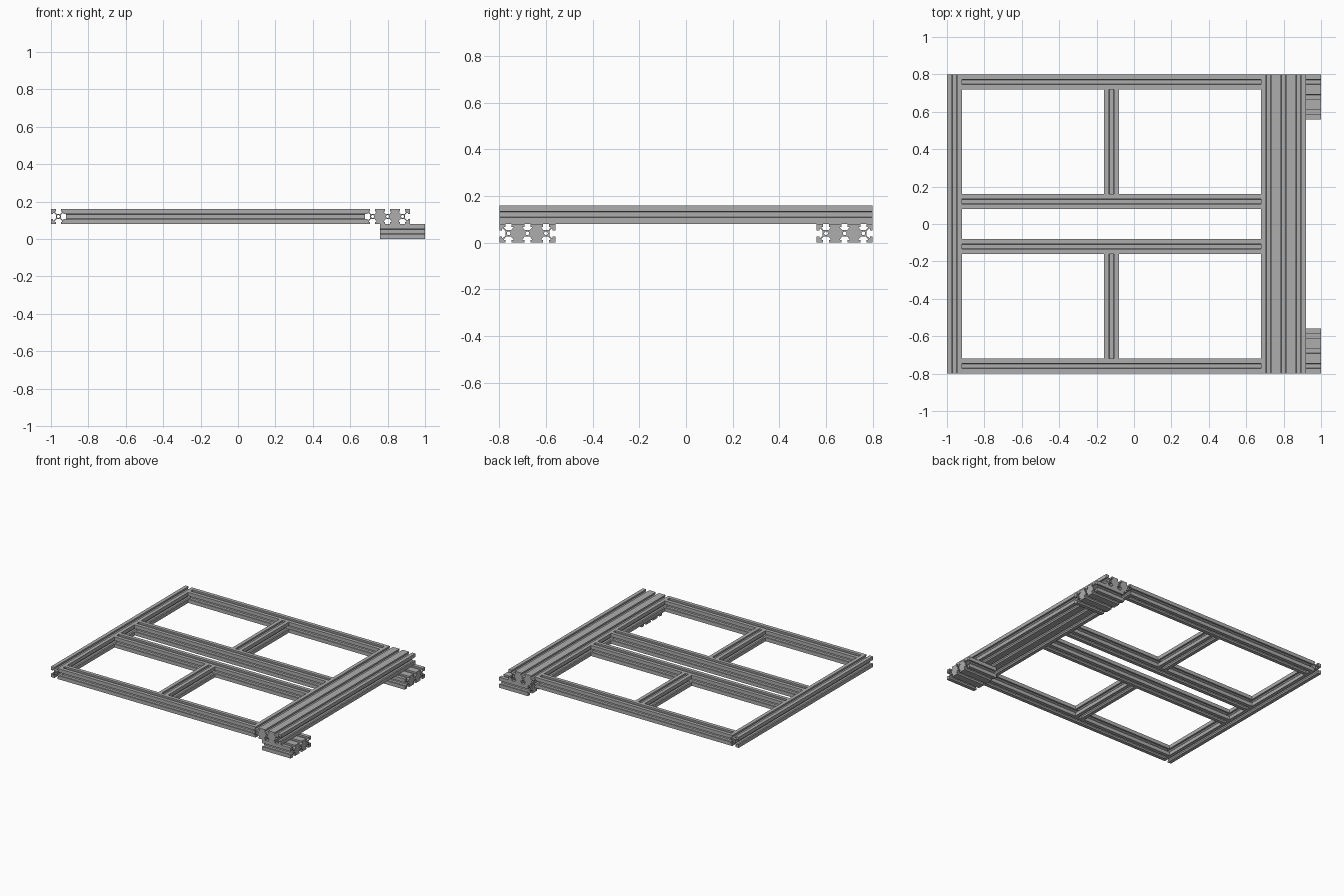
import bpy
import bmesh
import math
from mathutils import Matrix, Vector

cube = bpy.data.objects.get("Cube")
if cube:
    bpy.data.objects.remove(cube, do_unlink=True)

CELL = 0.08
H = CELL / 2

# Aluminium grey
metal = bpy.data.materials.new("aluminium_grey")
metal.use_nodes = True
colour = (0.42, 0.42, 0.42, 1)
metal.diffuse_color = colour
metal.node_tree.nodes["Principled BSDF"].inputs["Base Color"].default_value = colour

# Half of one T-slot: distance from slot axis, distance from cell centre
HALF_SLOT = [(0.013, H), (0.013, 0.028), (0.02, 0.028), (0.02, 0.025), (0.011, 0.014)]
SLOT = HALF_SLOT + [(-a, b) for a, b in reversed(HALF_SLOT)]


def outline(cells):
    """Slotted outline, counter-clockwise: right, top, left, bottom."""
    centres = [(i - (cells - 1) / 2) * CELL for i in range(cells)]
    right, left = centres[-1], centres[0]
    points = []
    sides = ((-90, [right], (right + H, H)),
             (0, centres[::-1], (left - H, H)),
             (90, [left], (left - H, -H)),
             (180, centres, (right + H, -H)))
    for angle, slots, corner in sides:
        turn = Matrix.Rotation(math.radians(angle), 2)
        for c in slots:
            points += [turn @ Vector(p) + Vector((c, 0)) for p in SLOT]
        points.append(Vector(corner))
    return points, centres


def extrusion(name, axis, cells, across, z, start, end):
    """Slotted bar with bored cores, running along x or y."""
    points, centres = outline(cells)
    bores = [[Vector((c + 0.008 * math.cos(k * math.tau / 16),
                      0.008 * math.sin(k * math.tau / 16))) for k in range(16)]
             for c in centres]

    def place(p):
        u = across + p.x
        return (start, u, z + p.y) if axis == "x" else (u, start, z + p.y)

    bm = bmesh.new()
    for loop in [points] + bores:
        verts = [bm.verts.new(place(p)) for p in loop]
        for a, b in zip(verts, verts[1:] + verts[:1]):
            bm.edges.new((a, b))
    direction = Vector((1, 0, 0)) if axis == "x" else Vector((0, 1, 0))
    bmesh.ops.triangle_fill(bm, use_beauty=True, edges=bm.edges[:], normal=direction)
    grown = bmesh.ops.extrude_face_region(bm, geom=bm.faces[:], use_keep_orig=True)
    moved = [g for g in grown["geom"] if isinstance(g, bmesh.types.BMVert)]
    bmesh.ops.translate(bm, verts=moved, vec=direction * (end - start))
    bmesh.ops.recalc_face_normals(bm, faces=bm.faces[:])
    mesh = bpy.data.meshes.new(name)
    bm.to_mesh(mesh)
    bm.free()
    mesh.materials.append(metal)
    obj = bpy.data.objects.new(name, mesh)
    bpy.context.collection.objects.link(obj)
    bpy.ops.object.select_all(action="DESELECT")
    obj.select_set(True)
    bpy.context.view_layer.objects.active = obj
    bpy.ops.object.shade_smooth_by_angle(angle=math.radians(30))


# Frame ends: a single rail and a wide triple beam
extrusion("end_rail", "y", 1, -0.96, 0.12, -0.8, 0.8)
extrusion("wide_beam", "y", 3, 0.8, 0.12, -0.8, 0.8)

# Mirrored front and back halves
for side, s in (("front", -1), ("back", 1)):
    extrusion(side + "_outer_rail", "x", 1, s * 0.76, 0.12, -0.92, 0.68)
    extrusion(side + "_inner_rail", "x", 1, s * 0.12, 0.12, -0.92, 0.68)
    lo, hi = sorted((s * 0.16, s * 0.72))
    extrusion(side + "_cross_brace", "y", 1, -0.12, 0.12, lo, hi)
    extrusion(side + "_foot", "x", 3, s * 0.68, H, 0.76, 1.0)
